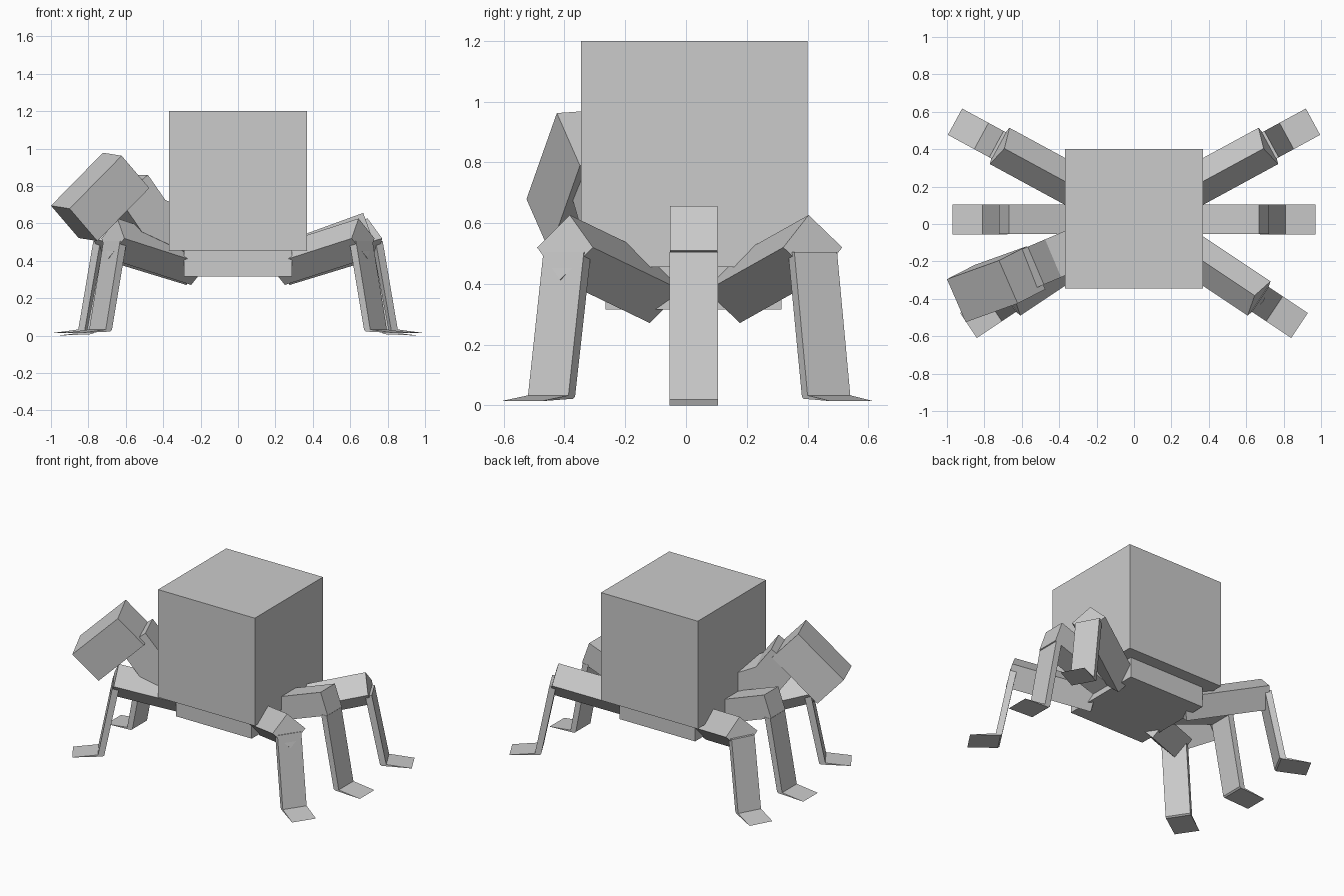
import bpy, bmesh
from math import radians, pi, cos, sin
from mathutils import Matrix, Vector

if "Cube" in bpy.data.objects:
    bpy.data.objects.remove(bpy.data.objects["Cube"])


def finish(name, bm):
    bmesh.ops.recalc_face_normals(bm, faces=bm.faces)
    me = bpy.data.meshes.new(name)
    bm.to_mesh(me)
    bm.free()
    ob = bpy.data.objects.new(name, me)
    bpy.context.collection.objects.link(ob)
    return ob


def box(name, lo, hi, matrix=Matrix()):
    lo, hi = Vector(lo), Vector(hi)
    bm = bmesh.new()
    bmesh.ops.create_cube(bm, size=1)
    size = Matrix.Diagonal((*(hi - lo), 1))
    bm.transform(matrix @ Matrix.Translation((lo + hi) / 2) @ size)
    return finish(name, bm)


def prism(name, profile, width, matrix):
    """Extrude an (x, z) profile symmetrically along local y."""
    bm = bmesh.new()
    face = bm.faces.new([bm.verts.new((x, -width / 2, z)) for x, z in profile])
    ext = bmesh.ops.extrude_face_region(bm, geom=[face])["geom"]
    verts = [g for g in ext if isinstance(g, bmesh.types.BMVert)]
    bmesh.ops.translate(bm, verts=verts, vec=(0, width, 0))
    bm.transform(matrix)
    return finish(name, bm)


# Body block and smaller base under it
box("body", (-0.37, -0.345, 0.455), (0.37, 0.40, 1.20))
box("base", (-0.29, -0.265, 0.315), (0.29, 0.315, 0.46))


def leg(name, tip, yaw, knee, tilt, roll, foot_z):
    # Local frame: origin under the foot tip, x pointing outward
    frame = Matrix.Translation((*tip, 0)) @ Matrix.Rotation(yaw, 4, 'Z')
    upper = (frame @ Matrix.Translation((knee[0], 0, knee[1]))
             @ Matrix.Rotation(-radians(tilt), 4, 'Y')
             @ Matrix.Rotation(radians(roll), 4, 'X'))
    h = 0.078
    box(name + "_upper", (-0.55, -h, -h), (0, h, h), upper)
    b = foot_z + 0.016
    prism(name + "_lower", [(-0.16, b), (-0.20, b), (-0.295, 0.505), (-0.252, 0.505)],
          0.16, frame)
    prism(name + "_foot", [(0, foot_z), (-0.16, b + 0.003), (-0.20, b), (-0.19, foot_z + 0.008)],
          0.16, frame)


# Three legs per side; outer pairs are rolled 45 degrees
LEGS = [
    ("front_leg", (0.885, -0.5425), -33.7, (-0.26, 0.52), 15, 45, 0.014),
    ("middle_leg", (0.97, 0.025), 0, (-0.274, 0.583), 20, 0, 0.0),
    ("back_leg", (0.957, 0.547), 28.5, (-0.272, 0.52), 15, 45, 0.014),
]
for nm, (tx, ty), yaw, knee, tilt, roll, fz in LEGS:
    yaw = radians(yaw)
    leg("right_" + nm, (tx, ty), yaw, knee, tilt, roll, fz)
    leg("left_" + nm, (-tx, ty), pi - yaw, knee, tilt, roll, fz)

# Single raised arm at the front left
arm = Matrix.Rotation(pi + radians(23), 4, 'Z')
prism("upper_arm", [(0.30, 0.425), (0.605, 0.555), (0.525, 0.75), (0.22, 0.62)], 0.22, arm)
prism("forearm", [(0.605, 0.555), (0.735, 0.73), (0.57, 0.86), (0.435, 0.68)], 0.22, arm)

# Large block at the end of the arm, given by one corner and three edges
a = Vector((0.278, 0.10, 0.283))
b = Vector((0.10, -0.23, -0.016))
c = Vector((0.148, 0.076, -0.173))
claw = Matrix((a, b, c)).transposed().to_4x4()
claw.translation = (-1.0, -0.295, 0.695)
box("claw", (0, 0, 0), (1, 1, 1), claw)
